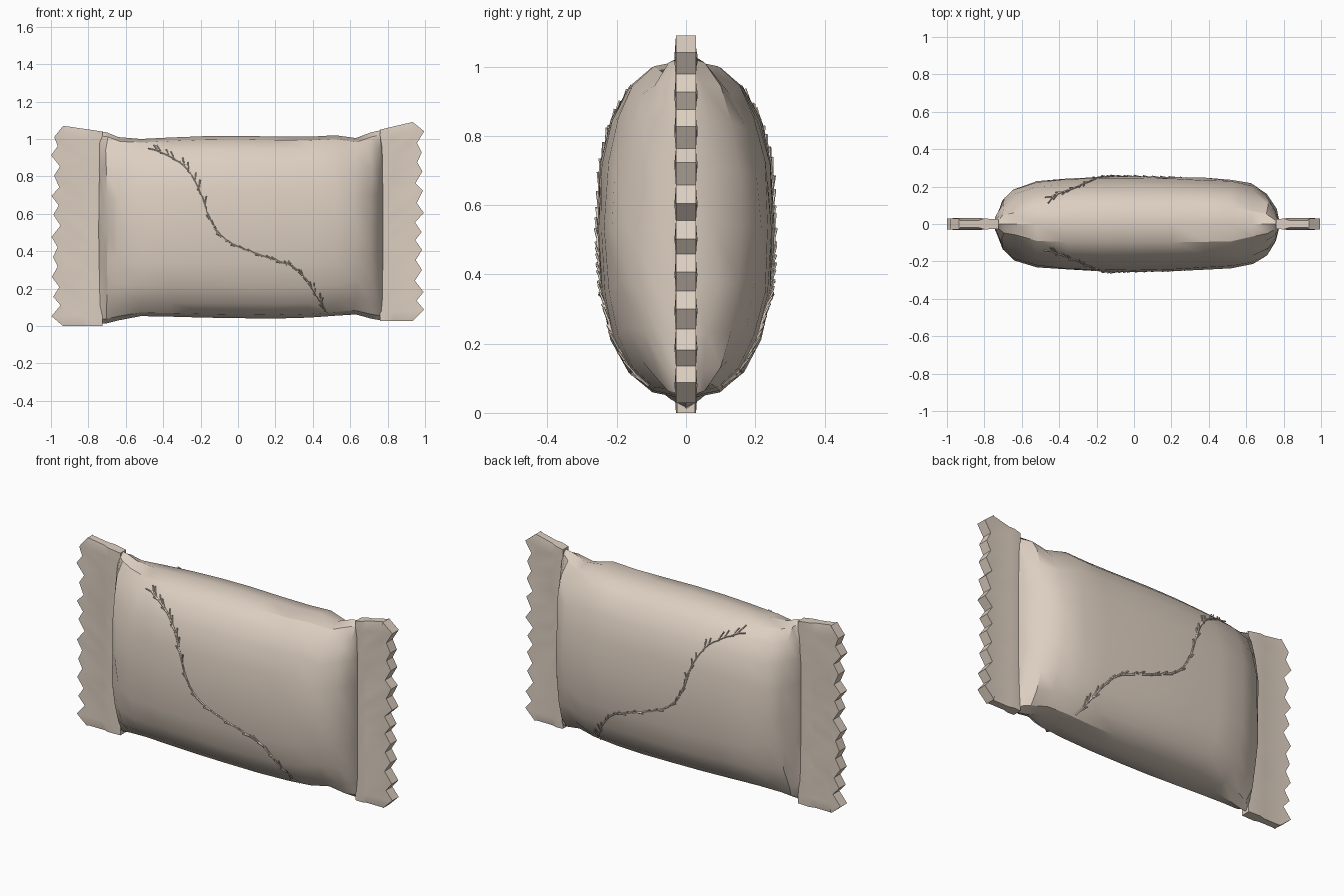
import bpy, bmesh, math, random
from mathutils import Vector
from mathutils.bvhtree import BVHTree

if "Cube" in bpy.data.objects:
    bpy.data.objects.remove(bpy.data.objects["Cube"])

random.seed(4)


def material(name, rgb):
    m = bpy.data.materials.new(name)
    m.diffuse_color = (*rgb, 1)
    m.use_nodes = True
    m.node_tree.nodes["Principled BSDF"].inputs["Base Color"].default_value = m.diffuse_color
    return m


FOIL = material("warm beige wrapper", (0.72, 0.62, 0.53))


def finish(bm, name, mat, angle):
    bmesh.ops.recalc_face_normals(bm, faces=bm.faces)
    me = bpy.data.meshes.new(name)
    bm.to_mesh(me)
    bm.free()
    ob = bpy.data.objects.new(name, me)
    bpy.context.collection.objects.link(ob)
    me.materials.append(mat)
    bpy.ops.object.select_all(action='DESELECT')
    ob.select_set(True)
    bpy.context.view_layer.objects.active = ob
    bpy.ops.object.shade_smooth_by_angle(angle=math.radians(angle))
    return ob


def skin(bm, rings):
    n = len(rings[0])
    for a, b in zip(rings, rings[1:]):
        for i in range(n):
            j = (i + 1) % n
            bm.faces.new((a[i], a[j], b[j], b[i]))
    bm.faces.new(rings[0])
    bm.faces.new(rings[-1])


# Puffed pillow body: x, half depth, bottom z, top z
STATIONS = [
    (-.745, .026, .012, 1.04), (-.73, .06, .012, 1.04), (-.70, .135, .015, 1.035),
    (-.64, .185, .03, 1.01), (-.52, .232, .053, 1.0), (-.36, .246, .05, 1.008),
    (-.18, .254, .045, 1.015), (0, .255, .042, 1.017), (.2, .25, .04, 1.013),
    (.38, .245, .045, 1.012), (.52, .235, .055, 1.02), (.63, .207, .062, 1.005),
    (.71, .155, .04, 1.035), (.755, .085, .032, 1.045), (.775, .026, .032, 1.045)]
SIDES = 20


def wrapper_body():
    bm = bmesh.new()
    rings = []
    for x, d, z0, z1 in STATIONS:
        ring = []
        at_end = abs(x) > .6
        power = 2.1 if at_end else 2.5
        wob = 0.014 if at_end else 0.004
        for i in range(SIDES):
            a = 2 * math.pi * i / SIDES
            c, s = math.cos(a), math.sin(a)
            y = d * math.copysign(abs(c) ** (2 / power), c)
            z = (z0 + z1) / 2 + (z1 - z0) / 2 * math.copysign(abs(s) ** (2 / power), s)
            x2 = x
            if d > .03 and abs(s) < .99:
                x2 += random.uniform(-wob, wob) * .6
                y += random.uniform(-wob, wob) * abs(c)
            ring.append(bm.verts.new((x2, y, z)))
        rings.append(ring)
    skin(bm, rings)
    bmesh.ops.recalc_face_normals(bm, faces=bm.faces)
    tree = BVHTree.FromBMesh(bm)
    finish(bm, "wrapper_body", FOIL, 30)
    return tree


# Crimped end seal with saw-tooth edge and soft horizontal ridges
def end_seal(name, side, inner, low, high_in, high_out, teeth):
    bm = bmesh.new()
    rings = []
    n = teeth * 2
    for k in range(n + 1):
        t = k / n
        tip = k % 2
        edge = (.99 if tip else .955) + random.uniform(-.01, .01)
        if k in (0, n):
            edge = .935
        ridge = .033 if tip else .02
        cols = [(inner, .026), (.80, .029), (.83, ridge), (.93, ridge), (edge, .029)]
        pts = []
        for x, h in cols:
            f = (x - inner) / (.93 - inner)
            top = high_in + (high_out - high_in) * min(f, 1)
            shift = random.uniform(-.008, .008) if 0 < k < n else 0
            pts.append((side * x, h, low + (top - low) * t + shift))
        ring = [bm.verts.new((x, -h, z)) for x, h, z in pts]
        ring += [bm.verts.new((x, h, z)) for x, h, z in reversed(pts)]
        rings.append(ring)
    skin(bm, rings)
    finish(bm, name, FOIL, 30)


# Thin twig with small buds, laid on the front and back surfaces
PATH = [(-.44, .94), (-.37, .91), (-.28, .85), (-.21, .74), (-.155, .58), (-.08, .47),
        (.03, .41), (.2, .35), (.3, .31), (.37, .24), (.43, .15), (.465, .08)]


def spline(t):
    i = min(int(t), len(PATH) - 2)
    u = t - i
    p = [Vector(PATH[max(0, min(len(PATH) - 1, i + k))]) for k in (-1, 0, 1, 2)]
    return 0.5 * (2 * p[1] + (p[2] - p[0]) * u + (2 * p[0] - 5 * p[1] + 4 * p[2] - p[3]) * u * u
                  + (3 * p[1] - p[0] - 3 * p[2] + p[3]) * u ** 3)


def twig(name, side, tree):
    bm = bmesh.new()

    def on_surface(p, lift):
        hit = tree.ray_cast(Vector((p.x, side * 2, p.y)), Vector((0, -side, 0)))
        return hit[0] + hit[1] * lift if hit[0] else None

    def stick(a, b, r1, r2):
        if a is None or b is None:
            return
        d = b - a
        m = d.to_track_quat('Z', 'Y').to_matrix().to_4x4()
        m.translation = (a + b) / 2
        bmesh.ops.create_cone(bm, cap_ends=True, segments=5, radius1=r1, radius2=r2,
                              depth=d.length, matrix=m)

    steps = 40
    span = len(PATH) - 1
    for k in range(steps):
        p, q = spline(k * span / steps), spline((k + 1) * span / steps)
        stick(on_surface(p, .002), on_surface(q, .002), .005, .005)
        back = (p - q).normalized()
        spread = .5 if k < 14 or k > 34 else .25
        turn = -spread if k % 3 else spread * .6
        c, s = math.cos(turn), math.sin(turn)
        d = Vector((back.x * c - back.y * s, back.x * s + back.y * c))
        length = random.uniform(.03, .05)
        stick(on_surface(p, .002), on_surface(p + d * length, .009), .004, .004)
    finish(bm, name, FOIL, 30)


surface = wrapper_body()
end_seal("left_end_seal", -1, .725, 0.0, 1.04, 1.07, 10)
end_seal("right_end_seal", 1, .76, .028, 1.05, 1.09, 10)
twig("front_twig", -1, surface)
twig("back_twig", 1, surface)
